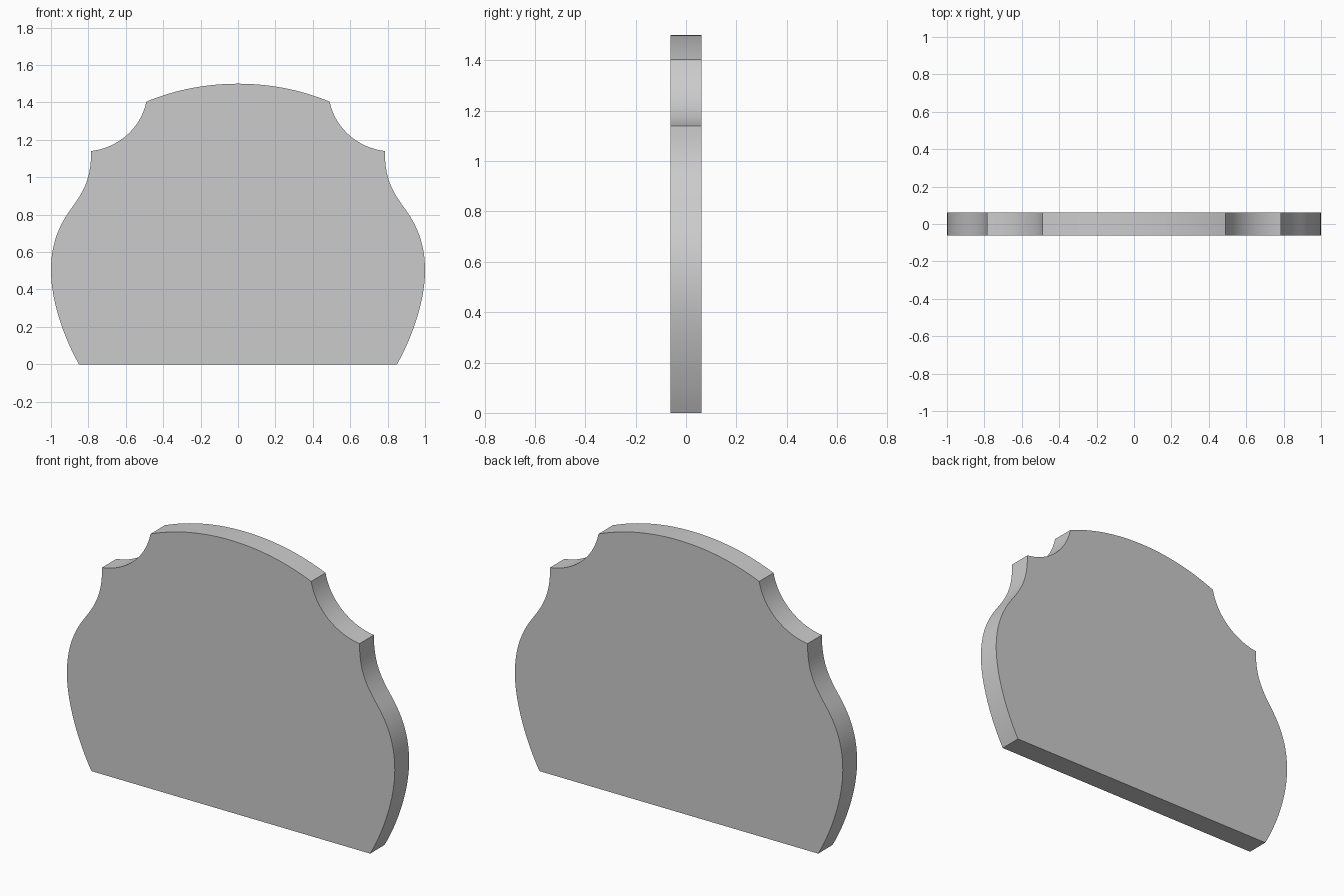
import bpy, bmesh
from math import radians
from mathutils import Vector
from mathutils.geometry import interpolate_bezier

if "Cube" in bpy.data.objects:
    bpy.data.objects.remove(bpy.data.objects["Cube"])

HALF_DEPTH = 0.0625

# Right half of the outline (x, z): start, handle, handle, end per curve
curves = [
    [(0.85, 0), (0.93, 0.14), (1.0, 0.34), (1.0, 0.5)],                     # lower bulge
    [(1.0, 0.5), (1.0, 0.64), (0.96, 0.74), (0.89, 0.835)],                 # shoulder
    [(0.89, 0.835), (0.82, 0.93), (0.785, 1.0), (0.785, 1.14)],             # neck
    [(0.785, 1.14), (0.643, 1.157), (0.519, 1.26), (0.49, 1.404)],          # scooped notch
    [(0.49, 1.404), (0.336, 1.468), (0.17, 1.5), (0, 1.5)],                 # crown
]
half = [Vector((0.85, 0))]
for c in curves:
    half += interpolate_bezier(*[Vector(p) for p in c], 17)[1:]

# Mirror the half outline, leaving out the shared crown point
outline = [(p.x, p.y) for p in half] + [(-p.x, p.y) for p in reversed(half[:-1])]

# Extrude the outline into a flat panel
bm = bmesh.new()
front = bm.faces.new([bm.verts.new((x, -HALF_DEPTH, z)) for x, z in outline])
ext = bmesh.ops.extrude_face_region(bm, geom=[front], use_keep_orig=True)
bmesh.ops.translate(bm, vec=(0, 2 * HALF_DEPTH, 0),
                    verts=[g for g in ext["geom"] if isinstance(g, bmesh.types.BMVert)])
bmesh.ops.recalc_face_normals(bm, faces=bm.faces)
mesh = bpy.data.meshes.new("headboard_panel")
bm.to_mesh(mesh)
bm.free()

panel = bpy.data.objects.new("headboard_panel", mesh)
bpy.context.collection.objects.link(panel)
bpy.context.view_layer.objects.active = panel
panel.select_set(True)
bpy.ops.object.shade_smooth_by_angle(angle=radians(25))
